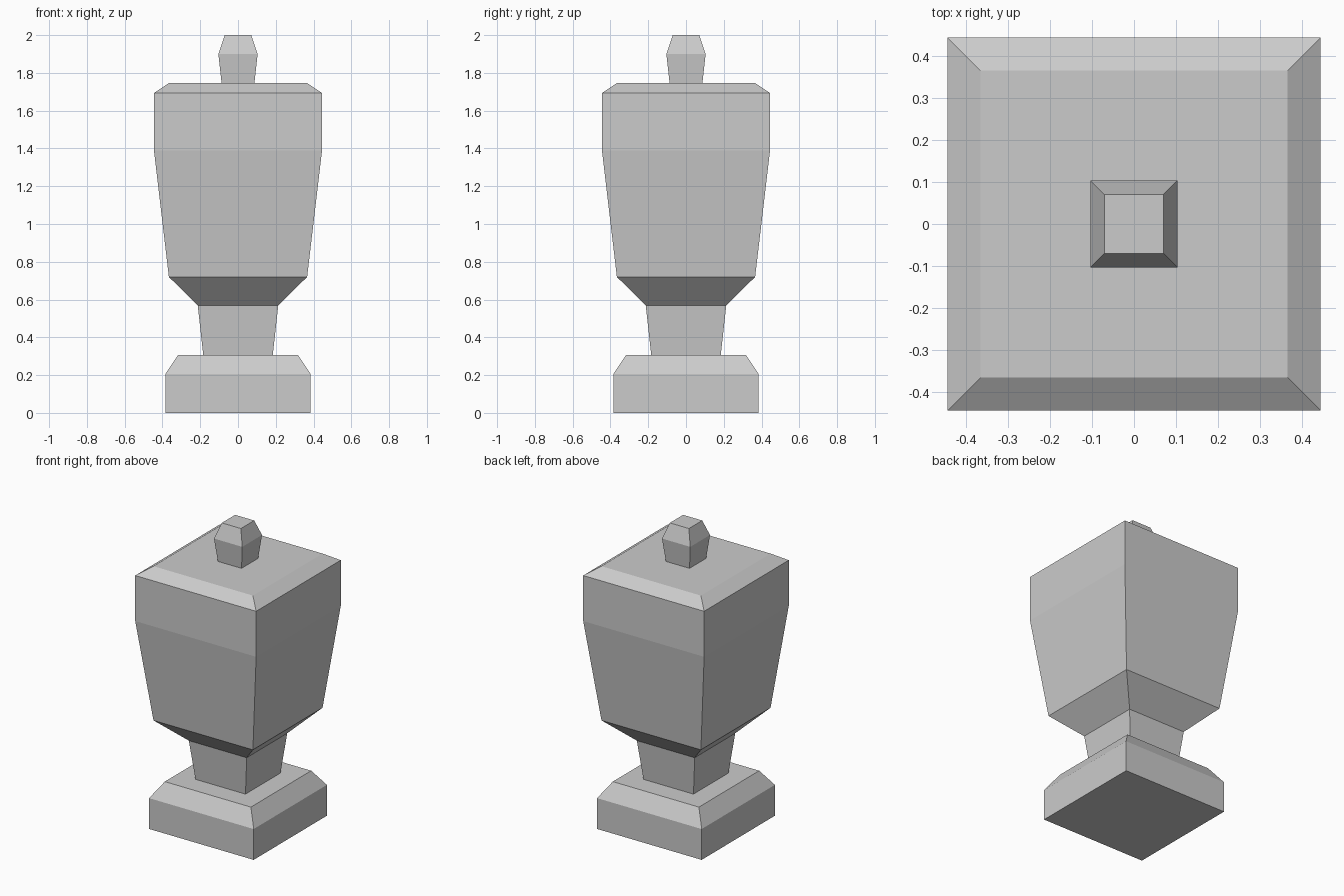
import bpy, bmesh

if "Cube" in bpy.data.objects:
    bpy.data.objects.remove(bpy.data.objects["Cube"])


def square_loft(name, profile, cap_bottom=False, cap_top=False):
    """Skin square rings given as (half width, height) from bottom to top."""
    bm = bmesh.new()
    corners = [(-1, -1), (1, -1), (1, 1), (-1, 1)]
    rings = [[bm.verts.new((cx * r, cy * r, z)) for cx, cy in corners]
             for r, z in profile]
    for low, high in zip(rings, rings[1:]):
        for i in range(4):
            j = (i + 1) % 4
            bm.faces.new((low[i], low[j], high[j], high[i]))
    if cap_bottom:
        bm.faces.new(rings[0][::-1])
    if cap_top:
        bm.faces.new(rings[-1])
    mesh = bpy.data.meshes.new(name)
    bm.to_mesh(mesh)
    bm.free()
    obj = bpy.data.objects.new(name, mesh)
    bpy.context.collection.objects.link(obj)
    return obj


# Plinth with chamfered top, its ledge running in to the neck
square_loft("plinth", [(0.385, 0), (0.385, 0.205), (0.317, 0.307), (0.184, 0.307)],
            cap_bottom=True)

# Neck flaring slightly upwards
square_loft("neck", [(0.184, 0.307), (0.213, 0.568)])

# Urn body: undercut, tapering sides, straight rim band
square_loft("body", [(0.213, 0.568), (0.366, 0.72), (0.445, 1.39), (0.445, 1.693)])

# Shallow lid with a flat top running in to the knob
square_loft("lid", [(0.445, 1.693), (0.366, 1.746), (0.087, 1.746)])

# Knob
square_loft("knob", [(0.087, 1.746), (0.104, 1.9), (0.07, 2.0)], cap_top=True)
